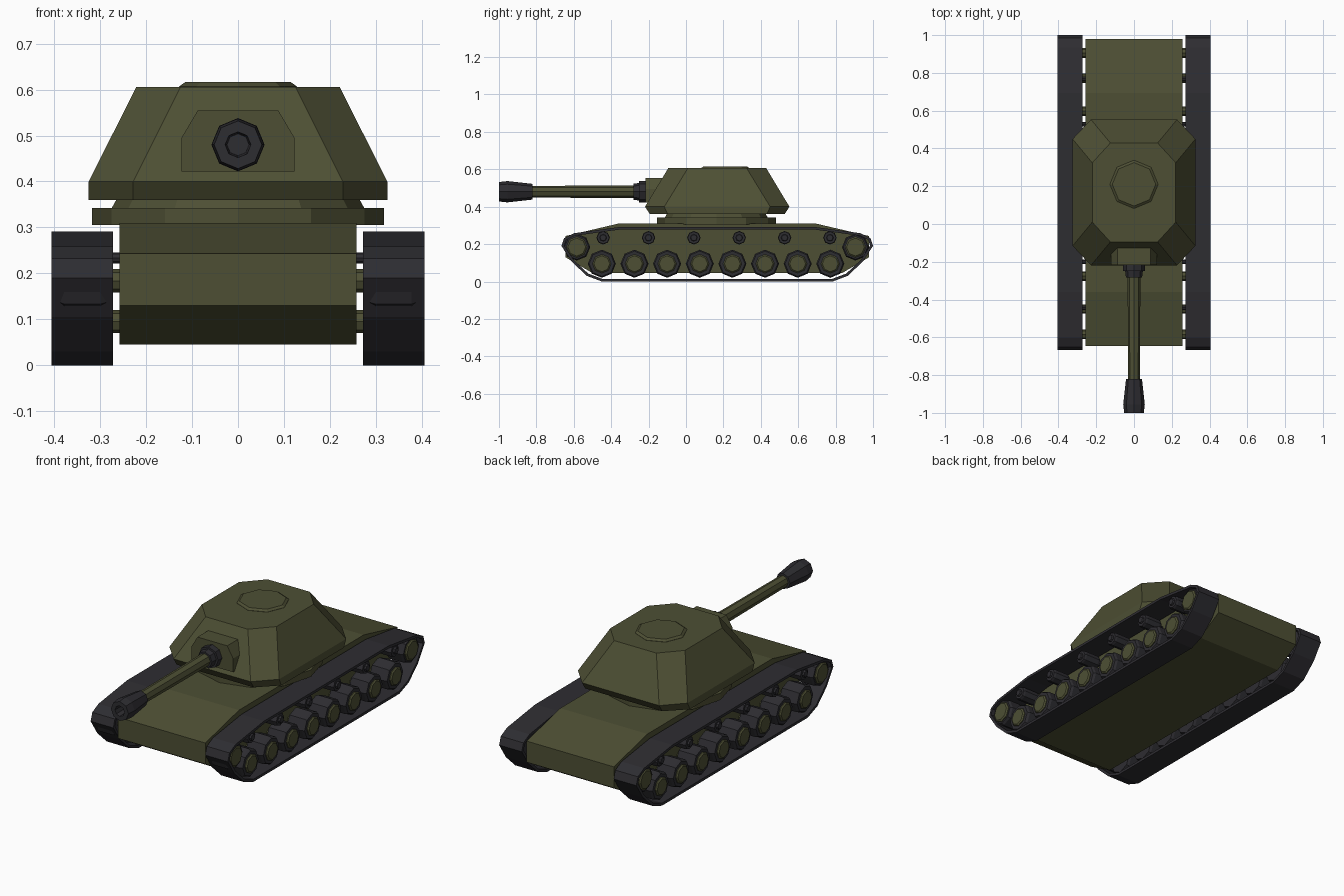
import bpy, bmesh
from math import cos, sin, pi
from mathutils import Vector

if "Cube" in bpy.data.objects:
    bpy.data.objects.remove(bpy.data.objects["Cube"])

def material(name, rgb):
    m = bpy.data.materials.new(name)
    m.diffuse_color = (*rgb, 1)
    m.use_nodes = True
    m.node_tree.nodes["Principled BSDF"].inputs["Base Color"].default_value = m.diffuse_color
    return m

GREEN = material("olive_paint", (0.075, 0.078, 0.034))
DARK = material("dark_metal", (0.027, 0.026, 0.031))
MID = 0.167  # centre of the hull along y

def make(name, verts, faces, mat):
    me = bpy.data.meshes.new(name)
    me.from_pydata(verts, [], faces)
    bm = bmesh.new()
    bm.from_mesh(me)
    bmesh.ops.recalc_face_normals(bm, faces=bm.faces)
    bm.to_mesh(me)
    bm.free()
    ob = bpy.data.objects.new(name, me)
    bpy.context.collection.objects.link(ob)
    me.materials.append(mat)
    return ob

def loft(name, rings, mat, closed=False):
    """Skin equal-length rings; cap the ends, or join last ring to first."""
    n, k = len(rings[0]), len(rings)
    verts = [p for r in rings for p in r]
    faces = []
    for i in range(k if closed else k - 1):
        a, b = i * n, ((i + 1) % k) * n
        faces += [(a + j, a + (j + 1) % n, b + (j + 1) % n, b + j) for j in range(n)]
    if not closed:
        faces += [tuple(range(n)), tuple(range((k - 1) * n, k * n))]
    return make(name, verts, faces, mat)

def lathe(name, profile, axis, centre, mat, n=8):
    """Turn (position, radius) pairs around the x, y or z axis."""
    rings = []
    for t, r in profile:
        ring = []
        for i in range(n):
            u, v = r * cos(2 * pi * i / n), r * sin(2 * pi * i / n)
            p = {"x": (t, u, v), "y": (u, t, v), "z": (u, v, t)}[axis]
            ring.append(tuple(a + b for a, b in zip(p, centre)))
        rings.append(ring)
    return loft(name, rings, mat)

def mirror_y(half):
    """Close a front-half (y, z) profile by reflecting it about the hull centre."""
    return half + [(2 * MID - y, z) for y, z in reversed(half)]

# Hull
hull = mirror_y([(-0.50, 0.045), (-0.645, 0.13), (-0.645, 0.243), (-0.36, 0.31)])
loft("hull", [[(x, y, z) for y, z in hull] for x in (-0.258, 0.258)], GREEN)

# Track outline and its inward offset
outer = mirror_y([(-0.45, 0.0), (-0.53, 0.03), (-0.61, 0.105), (-0.666, 0.19),
                  (-0.652, 0.232), (-0.60, 0.258), (-0.36, 0.291)])
inner = []
for i, p in enumerate(outer):
    a, b, c = Vector(outer[i - 1]), Vector(p), Vector(outer[(i + 1) % len(outer)])
    d1, d2 = (b - a).normalized(), (c - b).normalized()
    n1, n2 = Vector((d1.y, -d1.x)), Vector((d2.y, -d2.x))
    inner.append(b + (n1 + n2) * 0.014 / (1 + n1.dot(n2)))

def wheel(name, s, y, z, r, hub, axle):
    c = (0, y, z)
    lathe(name, [(s * 0.287, r * 0.93), (s * 0.30, r), (s * 0.378, r),
                 (s * 0.39, r * 0.9)], "x", c, DARK)
    lathe(name + "_hub", [(s * 0.38, hub), (s * 0.394, hub), (s * 0.40, hub * 0.85)],
          "x", c, GREEN if hub > 0.03 else DARK)
    lathe(name + "_axle", [(s * 0.25, axle), (s * 0.29, axle)], "x", c,
          GREEN if hub > 0.03 else DARK)

# Running gear on both sides
for s, side in ((-1, "left"), (1, "right")):
    rings = []
    for o, q in zip(outer, inner):
        rings.append([(s * 0.272, *o), (s * 0.406, *o), (s * 0.406, *q), (s * 0.272, *q)])
    loft(side + "_track", rings, DARK, closed=True)
    for i in range(8):
        wheel(f"{side}_road_wheel_{i}", s, -0.45 + 0.1745 * i, 0.095, 0.075, 0.05, 0.025)
    for i in range(6):
        wheel(f"{side}_return_roller_{i}", s, -0.443 + 0.2425 * i, 0.234, 0.036, 0.019, 0.012)
    for y, end in ((-0.584, "front"), (0.906, "rear")):
        wheel(f"{side}_{end}_end_wheel", s, y, 0.184, 0.072, 0.056, 0.026)

# Turret ring
lathe("turret_ring", [(0.305, 0.318), (0.342, 0.318)], "z", (0, MID - 0.005, 0), GREEN, 12)
lathe("turret_neck", [(0.342, 0.275), (0.365, 0.262)], "z", (0, MID - 0.005, 0), GREEN, 12)

# Turret: stacked chamfered rectangles
def octagon(hx, hy, cx, cy, z):
    half = [(hx, -cy), (hx, cy), (cx, hy), (-cx, hy)]
    return [(x, y + MID, z) for x, y in half + [(-x, -y) for x, y in half]]

loft("turret", [octagon(0.325, 0.36, 0.228, 0.265, 0.36),
                octagon(0.325, 0.386, 0.228, 0.283, 0.40),
                octagon(0.221, 0.262, 0.125, 0.157, 0.606)], GREEN)
lathe("roof_hatch", [(0.60, 0.128), (0.607, 0.128), (0.616, 0.115)], "z", (0, 0.21, 0), GREEN)

# Gun mantlet
front = [(-0.123, 0.422), (0.123, 0.422), (0.123, 0.495), (0.088, 0.554),
         (-0.088, 0.554), (-0.123, 0.495)]
loft("mantlet", [[(x, y, z) for x, z in front] for y in (-0.217, -0.06)], GREEN)

# Gun
gun = (0, 0, 0.48)
lathe("gun_collar", [(-0.282, 0.043), (-0.25, 0.047), (-0.25, 0.058), (-0.21, 0.058)],
      "y", gun, DARK)
lathe("barrel", [(-0.84, 0.031), (-0.26, 0.034)], "y", gun, GREEN)
lathe("muzzle", [(-0.82, 0.03), (-0.82, 0.042), (-0.955, 0.057), (-1.0, 0.052),
                 (-1.0, 0.028), (-0.93, 0.024)], "y", gun, DARK)
